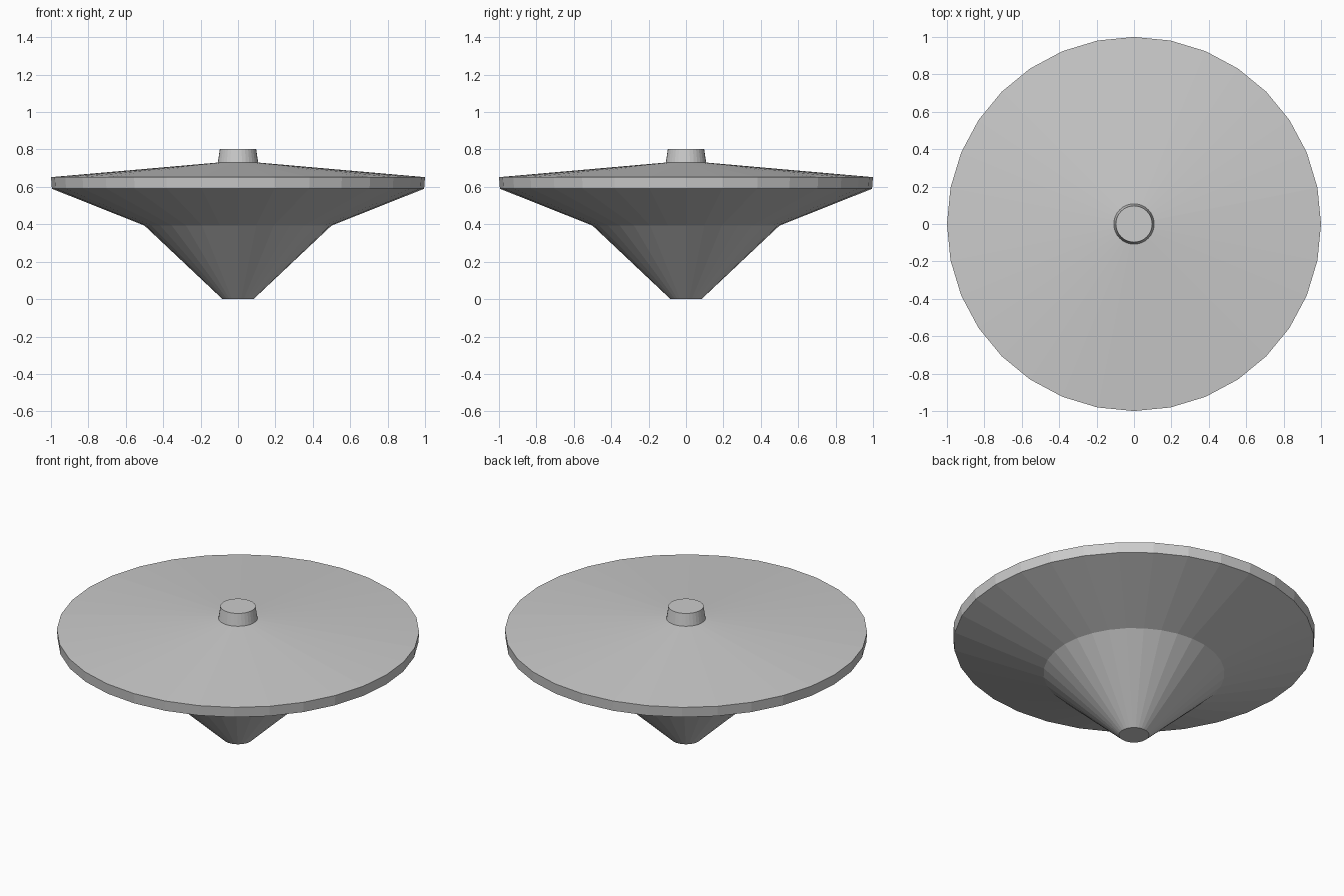
import bpy, bmesh
from math import cos, sin, tau

if "Cube" in bpy.data.objects:
    bpy.data.objects.remove(bpy.data.objects["Cube"])

SIDES = 32


def lathe(name, profile, cap_bottom=False, cap_top=False):
    """Revolve (radius, z) points, listed from bottom to top, around z."""
    bm = bmesh.new()
    rings = [[bm.verts.new((r * cos(tau * i / SIDES), r * sin(tau * i / SIDES), z))
              for i in range(SIDES)] for r, z in profile]
    for low, high in zip(rings, rings[1:]):
        for i in range(SIDES):
            j = (i + 1) % SIDES
            bm.faces.new((low[i], low[j], high[j], high[i]))
    if cap_bottom:
        bm.faces.new(rings[0][::-1])
    if cap_top:
        bm.faces.new(rings[-1])
    mesh = bpy.data.meshes.new(name)
    bm.to_mesh(mesh)
    bm.free()
    obj = bpy.data.objects.new(name, mesh)
    bpy.context.collection.objects.link(obj)
    return obj


# Body: blunt tip, steep cone, flared underside, thin rim, shallow top
lathe("disc_body", [(0.083, 0), (0.5, 0.393), (0.995, 0.59), (1.0, 0.652), (0.108, 0.73)],
      cap_bottom=True)

# Stem: short tapered knob closing the middle of the top
lathe("top_knob", [(0.108, 0.73), (0.097, 0.803)], cap_top=True)
